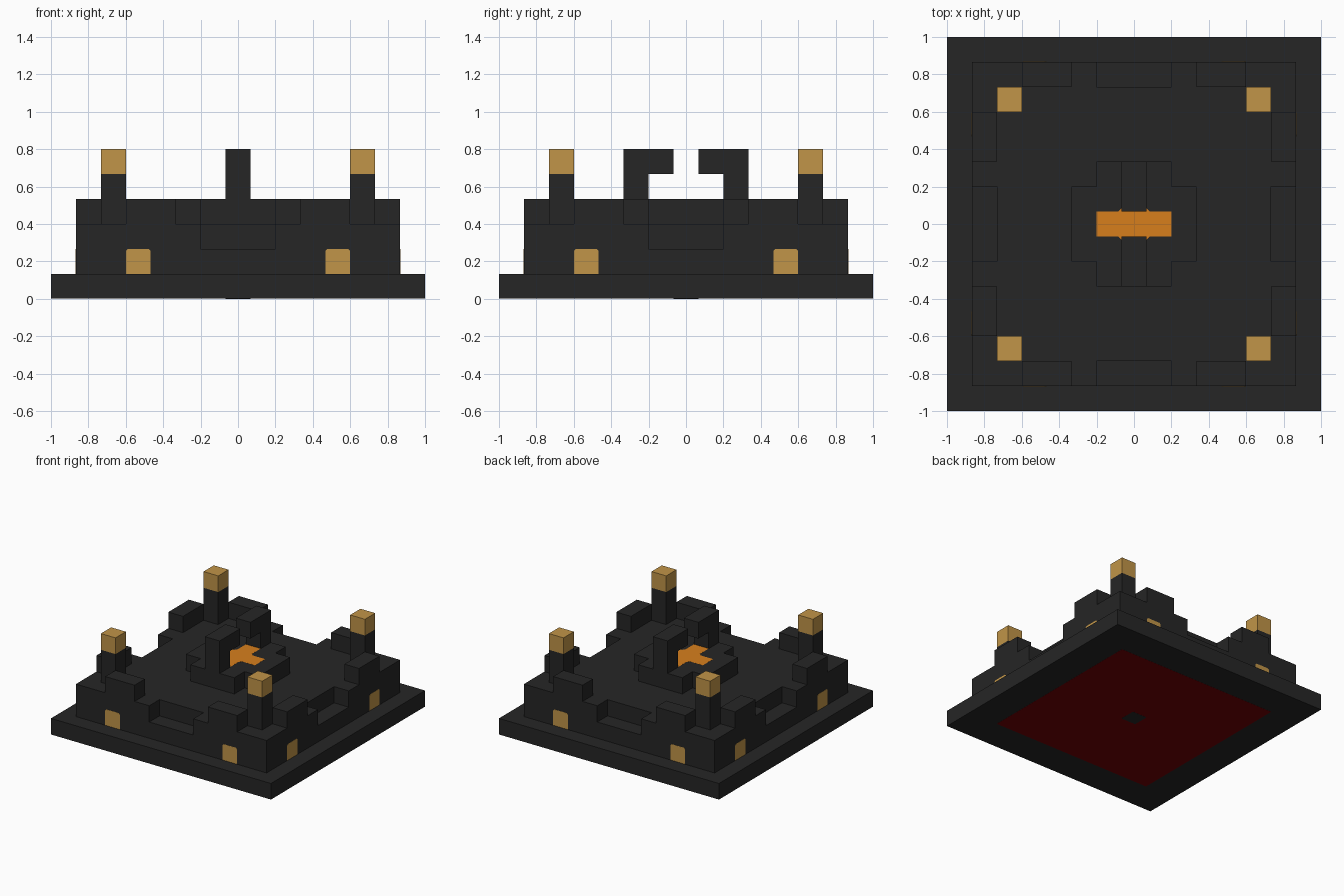
import bpy
import bmesh
from math import pi
from mathutils import Matrix

U = 2 / 15  # building module: the base is 15 modules wide

cube = bpy.data.objects.get("Cube")
if cube:
    bpy.data.objects.remove(cube, do_unlink=True)


def material(name, r, g, b):
    m = bpy.data.materials.new(name)
    m.use_nodes = True
    m.diffuse_color = (r, g, b, 1)
    bsdf = next(n for n in m.node_tree.nodes if n.type == "BSDF_PRINCIPLED")
    bsdf.inputs["Base Color"].default_value = (r, g, b, 1)
    return m


STONE = material("dark_stone", 0.019, 0.019, 0.019)
LAMP = material("amber_lamp", 0.533, 0.298, 0.065)
FIRE = material("orange_fire", 0.68, 0.212, 0.012)
RED = material("deep_red", 0.165, 0, 0.001)


def prism(name, outline, z0, z1, mat, turn=0):
    """Extrude an outline (in modules) from z0 to z1, then turn it by quarter turns."""
    bm = bmesh.new()
    face = bm.faces.new([bm.verts.new((x * U, y * U, z0 * U)) for x, y in outline])
    top = bmesh.ops.extrude_face_region(bm, geom=[face])["geom"]
    verts = [v for v in top if isinstance(v, bmesh.types.BMVert)]
    bmesh.ops.translate(bm, verts=verts, vec=(0, 0, (z1 - z0) * U))
    bmesh.ops.recalc_face_normals(bm, faces=bm.faces)
    bm.transform(Matrix.Rotation(turn * pi / 2, 4, "Z"))
    mesh = bpy.data.meshes.new(name)
    bm.to_mesh(mesh)
    bm.free()
    mesh.materials.append(mat)
    obj = bpy.data.objects.new(name, mesh)
    bpy.context.collection.objects.link(obj)
    return obj


def box(name, x0, x1, y0, y1, z0, z1, mat, turn=0):
    return prism(name, [(x0, y0), (x1, y0), (x1, y1), (x0, y1)], z0, z1, mat, turn)


def four_fold(points):
    """Repeat a quarter outline around the centre."""
    out = []
    for _ in range(4):
        out += points
        points = [(-y, x) for x, y in points]
    return out


# Base slab with the red panel and its small stone centre underneath
box("base", -7.5, 7.5, -7.5, 7.5, 0.01, 1, STONE)
box("underside_panel", -5.5, 5.5, -5.5, 5.5, 0.005, 0.05, RED)
box("underside_centre", -0.5, 0.5, -0.5, 0.5, 0, 0.05, STONE)

# Main body with a notch in the middle of each side
prism("body", four_fold([(5.5, 1.5), (6.5, 1.5), (6.5, 6.5), (1.5, 6.5), (1.5, 5.5)]),
      1, 3, STONE)

# Raised central dais and its plus-shaped fire
prism("dais", four_fold([(2.5, -1.5), (2.5, 1.5), (1.5, 1.5)]), 3, 4, STONE)
prism("fire", four_fold([(1.5, -0.5), (1.5, 0.5), (0.64, 0.5), (0.5, 0.64)]),
      3.98, 4.005, FIRE)

for q in range(4):
    # Notch floor
    box("notch_floor", -1.5, 1.5, -6.5, -5.5, 1, 2, STONE, q)
    # Corner pillar with lamp
    box("pillar", 4.5, 5.5, -5.5, -4.5, 3, 5, STONE, q)
    box("lamp", 4.5, 5.5, -5.5, -4.5, 5, 6, LAMP, q)
    for s in (-1, 1):
        # Battlement block
        a, b = sorted((2.5 * s, 4.5 * s))
        box("battlement", a, b, -6.5, -5.5, 3, 4, STONE, q)
        # Window plate with clipped upper corners, stood up against the wall
        a, b = sorted((3.5 * s, 4.5 * s))
        c = 0.08
        win = prism("window", [(a, 1), (b, 1), (b, 2 - c), (b - c, 2),
                               (a + c, 2), (a, 2 - c)], 6.48, 6.508, LAMP)
        win.data.transform(Matrix.Rotation(q * pi / 2, 4, "Z")
                           @ Matrix.Rotation(pi / 2, 4, "X"))

# Pair of hooked arms reaching over the fire
for q in (0, 2):
    arm = prism("hooked_arm", [(-2.5, 4), (-1.5, 4), (-1.5, 5), (-0.5, 5),
                               (-0.5, 6), (-2.5, 6)], -0.5, 0.5, STONE)
    arm.data.transform(Matrix.Rotation(q * pi / 2 + pi / 2, 4, "Z")
                       @ Matrix.Rotation(pi / 2, 4, "X"))
